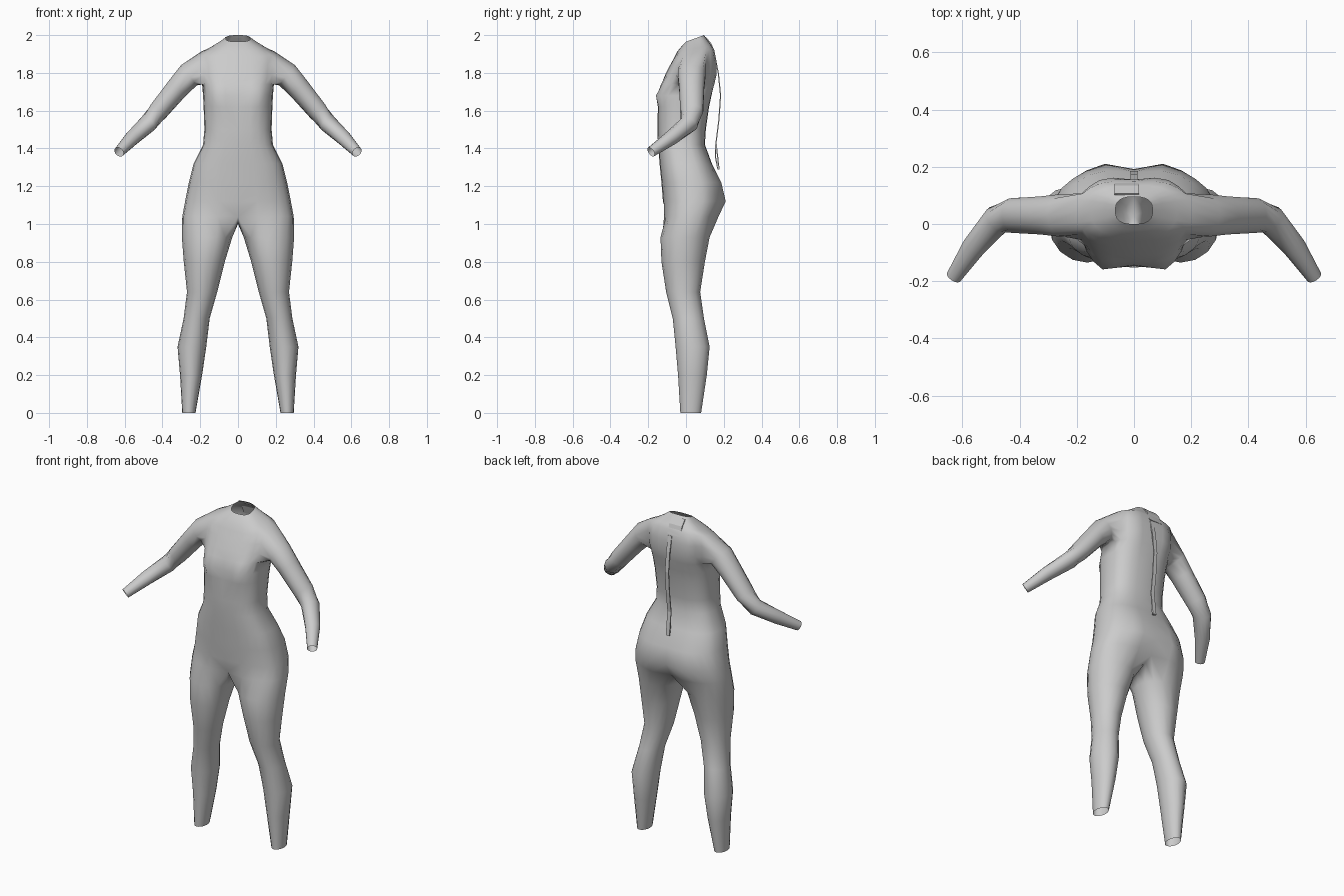
import bpy, bmesh
from math import sin, cos, pi, exp, copysign
from mathutils import Vector

if "Cube" in bpy.data.objects:
    bpy.data.objects.remove(bpy.data.objects["Cube"])


def make_material(name, color):
    mat = bpy.data.materials.new(name)
    mat.use_nodes = True
    mat.diffuse_color = color
    mat.node_tree.nodes["Principled BSDF"].inputs["Base Color"].default_value = color
    return mat


GREY = make_material("plain grey", (0.6, 0.6, 0.6, 1))


def make_object(name, bm):
    mesh = bpy.data.meshes.new(name)
    bm.to_mesh(mesh)
    bm.free()
    mesh.materials.append(GREY)
    obj = bpy.data.objects.new(name, mesh)
    bpy.context.collection.objects.link(obj)
    return obj


def bridge(bm, upper, lower, closed, skip=()):
    n = len(upper)
    for i in range(n if closed else n - 1):
        if i not in skip:
            j = (i + 1) % n
            bm.faces.new((lower[i], lower[j], upper[j], upper[i]))


def bump(p, x, z, sx, sz):
    return exp(-((p.x - x) / sx) ** 2 - ((p.z - z) / sz) ** 2)


# Torso rings, neck to hips: front z, back z, half width, front y, back y
TORSO = [
    (1.965, 2.0, .065, 0, .095), (1.945, 1.975, .1, -.02, .113),
    (1.915, 1.945, .15, -.045, .135), (1.885, 1.925, .2, -.06, .148),
    (1.84, 1.86, .203, -.085, .155), (1.79, 1.79, .2, -.11, .155),
    (1.74, 1.74, .19, -.13, .148), (1.68, 1.68, .185, -.143, .135),
    (1.62, 1.62, .182, -.147, .122), (1.5, 1.5, .178, -.152, .105),
    (1.42, 1.42, .185, -.148, .1), (1.32, 1.32, .235, -.14, .137),
    (1.22, 1.22, .26, -.13, .18), (1.12, 1.12, .28, -.122, .19),
    (1.04, 1.04, .295, -.12, .165),
]
# Leg rings: z, inner x, outer x, front y, back y
LEG = [
    (.93, .03, .297, -.135, .125), (.8, .07, .287, -.13, .1),
    (.64, .11, .27, -.105, .075), (.5, .15, .288, -.07, .095),
    (.35, .168, .32, -.055, .125), (.2, .19, .307, -.042, .11),
    (0, .225, .295, -.03, .08),
]
# Arm rings: centre, radius across, radius front to back
ARM = [
    ((.26, .03, 1.787), .068, .075), ((.32, .03, 1.72), .06, .068),
    ((.422, .03, 1.597), .053, .062), ((.478, .015, 1.53), .047, .052),
    ((.56, -.08, 1.455), .039, .042), ((.63, -.185, 1.381), .028, .028),
]
COLS = 13
HOLE_TOP, HOLE_BOTTOM, HOLE_FRONT, HOLE_BACK = 3, 6, 4, 8

bm = bmesh.new()

# Left half of the torso, front centre round to back centre
torso = []
for zf, zb, w, yf, yb in TORSO:
    ring = []
    for i in range(COLS):
        a = -pi / 2 + pi * i / (COLS - 1)
        s = copysign(abs(sin(a)) ** .75, sin(a))
        p = Vector((w * max(cos(a), 0) ** .75, (yf + yb) / 2 + s * (yb - yf) / 2,
                    (zf + zb) / 2 + s * (zb - zf) / 2))
        if s < 0:
            p.y -= .03 * bump(p, .11, 1.68, .05, .06)      # bust
        else:
            p.y += .025 * bump(p, .11, 1.13, .07, .1)      # seat
            p.y += .015 * bump(p, .1, 1.82, .05, .1)       # shoulder blade
        ring.append(bm.verts.new(p))
    torso.append(ring)
for r in range(len(torso) - 1):
    gap = range(HOLE_FRONT, HOLE_BACK) if HOLE_TOP <= r < HOLE_BOTTOM else ()
    bridge(bm, torso[r], torso[r + 1], False, gap)

# Leg, starting from the hip ring closed along the crotch
torso[-1][0].co.y += .02
torso[-1][-1].co.y -= .02
crotch = [bm.verts.new((0, y, z)) for y, z in ((.1, 1.015), (.03, 1.0), (-.04, 1.01))]
previous = torso[-1] + crotch
for z, xi, xo, yf, yb in LEG:
    ring = []
    for i in range(len(previous)):
        a = (i - 6) * 2 * pi / len(previous)
        ring.append(bm.verts.new(((xi + xo) / 2 + cos(a) * (xo - xi) / 2,
                                  (yf + yb) / 2 + sin(a) * (yb - yf) / 2, z)))
    bridge(bm, previous, ring, True)
    previous = ring

# Arm, starting from the armhole edge
previous = [torso[HOLE_TOP][c] for c in range(HOLE_FRONT, HOLE_BACK)]
previous += [torso[r][HOLE_BACK] for r in range(HOLE_TOP, HOLE_BOTTOM)]
previous += [torso[HOLE_BOTTOM][c] for c in range(HOLE_BACK, HOLE_FRONT, -1)]
previous += [torso[r][HOLE_FRONT] for r in range(HOLE_BOTTOM, HOLE_TOP, -1)]
centres = [Vector((.2, .03, 1.815))] + [Vector(c) for c, _, _ in ARM]
for k, (c, ru, rv) in enumerate(ARM, 1):
    along = (centres[min(k + 1, len(ARM))] - centres[k - 1]).normalized()
    back = Vector((0, 0, 1)).cross(along).normalized()
    up = along.cross(back)
    ring = []
    for i in range(len(previous)):
        a = (i - 2) * 2 * pi / len(previous)
        ring.append(bm.verts.new(centres[k] + up * ru * cos(a) + back * rv * sin(a)))
    bridge(bm, previous, ring, True)
    previous = ring

for f in bm.faces:
    f.smooth = True
body = make_object("bodysuit", bm)
mirror = body.modifiers.new("Mirror", 'MIRROR')
mirror.use_clip = True


def tape(name, path, x, width, thickness):
    """Flat strip following (y, z) points down the back."""
    bm = bmesh.new()
    rows = [[bm.verts.new((x + s * width / 2, y, z)) for s in (1, -1)] for y, z in path]
    for upper, lower in zip(rows, rows[1:]):
        bridge(bm, upper, lower, False)
    obj = make_object(name, bm)
    solid = obj.modifiers.new("Solidify", 'SOLIDIFY')
    solid.thickness = thickness
    return obj


# Back zip standing slightly off the body
tape("zip_tape", [(.155, 1.89), (.174, 1.8), (.186, 1.68), (.177, 1.55),
                  (.162, 1.43), (.17, 1.36), (.178, 1.29)], 0, .024, .006)
tape("zip_end", [(.16, 1.42), (.16, 1.35), (.172, 1.29)], 0, .016, .006)
tape("collar_flap", [(.106, 1.99), (.135, 1.955), (.155, 1.9)], -.025, .085, .006)
